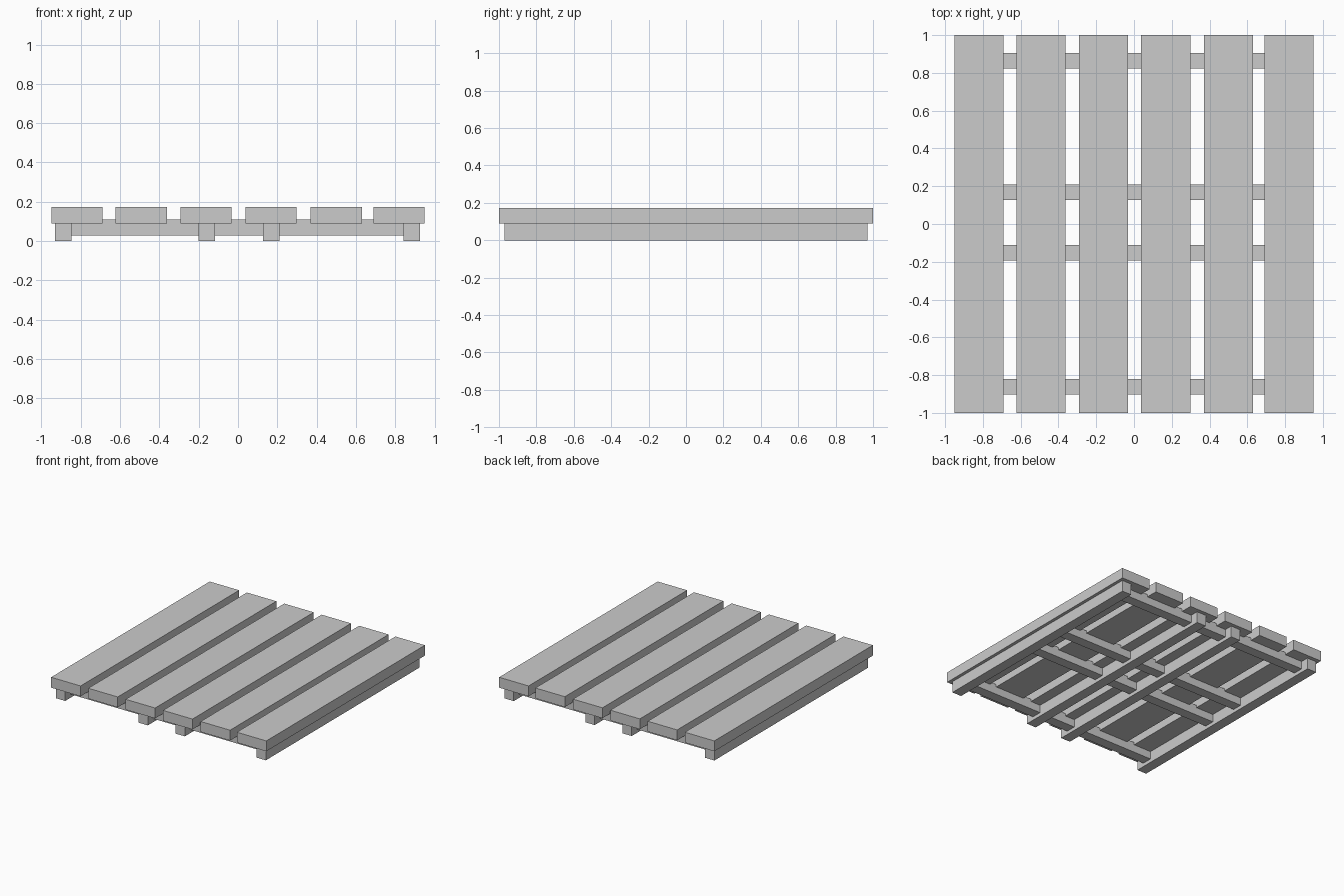
import bpy

if "Cube" in bpy.data.objects:
    bpy.data.objects.remove(bpy.data.objects["Cube"])


def box(name, x, y, z):
    """Axis-aligned box from (min, max) pairs."""
    bpy.ops.mesh.primitive_cube_add(
        size=1, location=[(a + b) / 2 for a, b in (x, y, z)])
    ob = bpy.context.object
    ob.name = name
    ob.scale = [b - a for a, b in (x, y, z)]
    bpy.ops.object.transform_apply(location=False, rotation=False, scale=True)
    return ob


# Wide deck planks
for i, x in enumerate((-0.95, -0.622, -0.292, 0.038, 0.37, 0.69)):
    box(f"deck_plank_{i + 1}", (x, x + 0.26), (-1, 1), (0.09, 0.173))

# Floor runners under the planks
for i, x in enumerate((-0.93, -0.2, 0.127, 0.842)):
    box(f"runner_{i + 1}", (x, x + 0.083), (-0.97, 0.97), (0, 0.09))

# Cross bars let into the runners and planks
for i, y in enumerate((-0.903, -0.192, 0.126, 0.822)):
    box(f"cross_bar_{i + 1}", (-0.88, 0.88), (y, y + 0.082), (0.028, 0.11))
